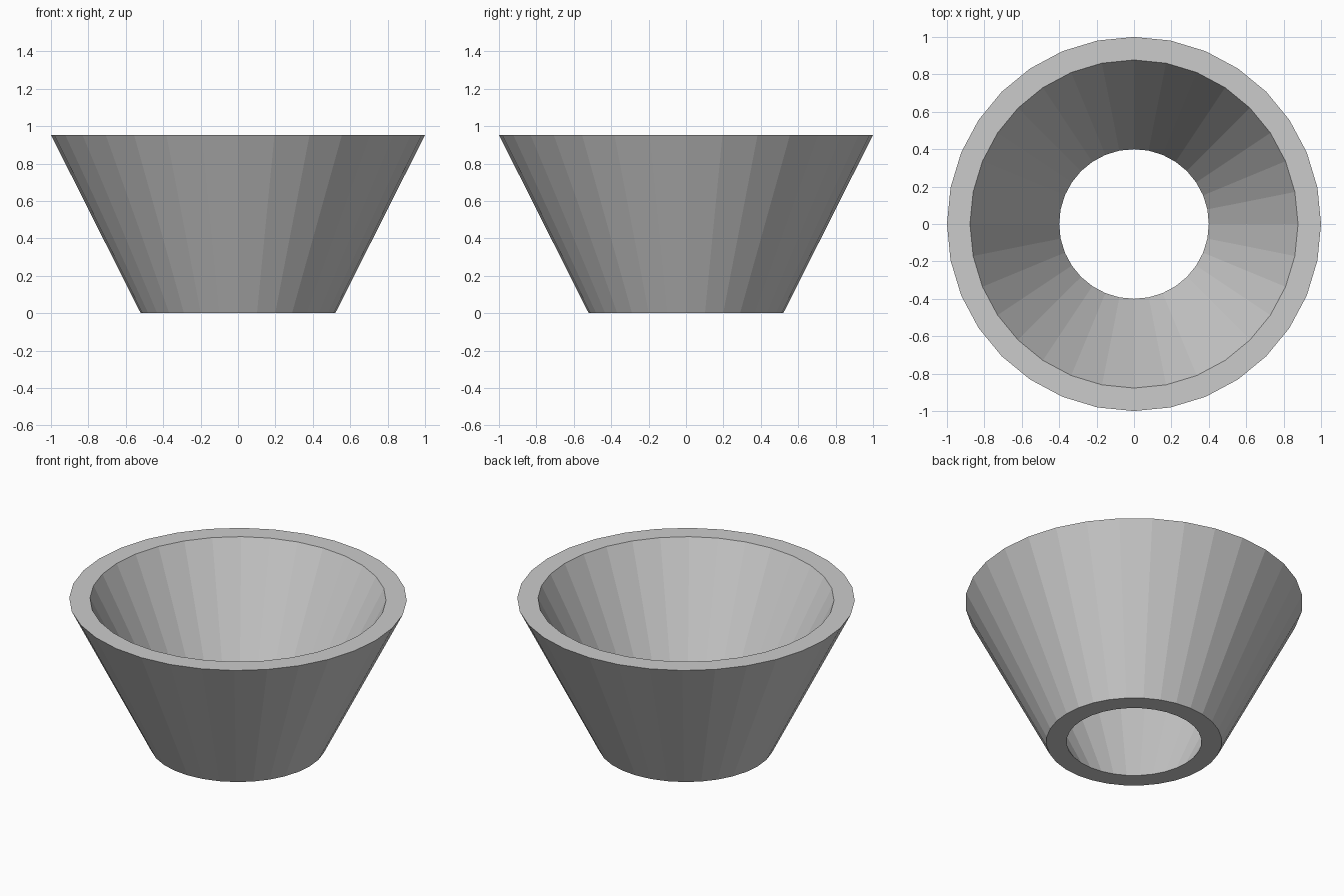
import bpy, bmesh, math

if "Cube" in bpy.data.objects:
    bpy.data.objects.remove(bpy.data.objects["Cube"])

SIDES = 32
# wall cross-section (radius, z): outer bottom, outer top, inner top, inner bottom
PROFILE = [(0.52, 0.0), (1.0, 0.953), (0.877, 0.953), (0.40, 0.0)]

# open tapered cup: closed wall profile revolved around z
bm = bmesh.new()
rings = []
for i in range(SIDES):
    a = 2 * math.pi * i / SIDES
    rings.append([bm.verts.new((r * math.cos(a), r * math.sin(a), z)) for r, z in PROFILE])
for i in range(SIDES):
    a, b = rings[i], rings[(i + 1) % SIDES]
    for j in range(len(PROFILE)):
        k = (j + 1) % len(PROFILE)
        bm.faces.new((a[j], b[j], b[k], a[k]))
bmesh.ops.recalc_face_normals(bm, faces=bm.faces)

mesh = bpy.data.meshes.new("tapered_ring")
bm.to_mesh(mesh)
bm.free()
bpy.context.collection.objects.link(bpy.data.objects.new("tapered_ring", mesh))
